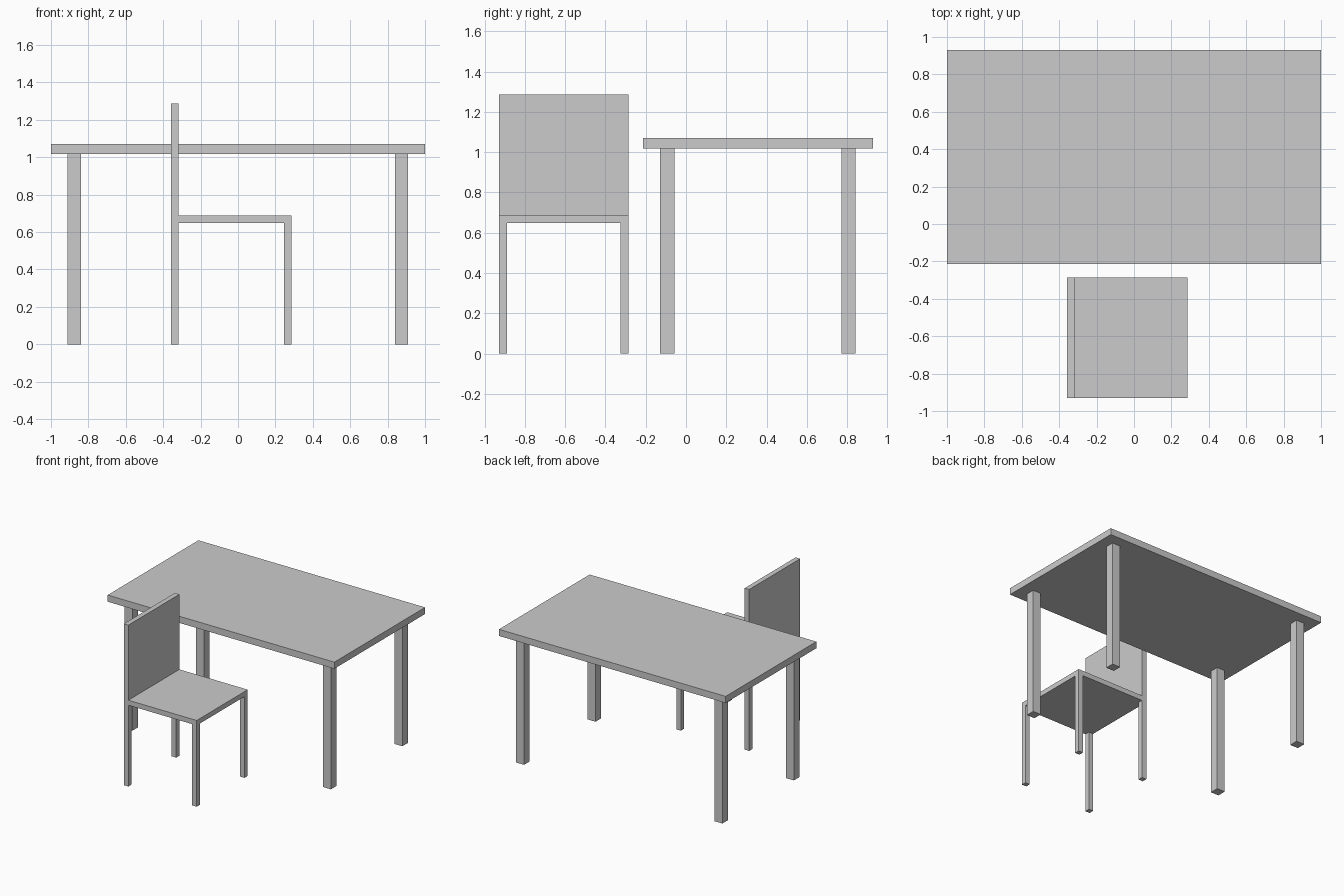
import bpy
import bmesh
from mathutils import Vector

cube = bpy.data.objects.get("Cube")
if cube:
    bpy.data.objects.remove(cube, do_unlink=True)

# Single plain grey finish
grey = bpy.data.materials.new("plain_grey")
grey.use_nodes = True
colour = (0.6, 0.6, 0.6, 1)
grey.diffuse_color = colour
grey.node_tree.nodes["Principled BSDF"].inputs["Base Color"].default_value = colour


def box(name, low, high):
    """Flat-faced box between two opposite corners."""
    low, high = Vector(low), Vector(high)
    bm = bmesh.new()
    bmesh.ops.create_cube(bm, size=1)
    bmesh.ops.scale(bm, vec=high - low, verts=bm.verts)
    bmesh.ops.translate(bm, vec=(low + high) / 2, verts=bm.verts)
    mesh = bpy.data.meshes.new(name)
    bm.to_mesh(mesh)
    bm.free()
    mesh.materials.append(grey)
    obj = bpy.data.objects.new(name, mesh)
    bpy.context.scene.collection.objects.link(obj)
    return obj


def legs(prefix, xs, ys, width, height):
    """Four square legs, given the low corner positions on each axis."""
    for side, x in zip(("right", "left"), xs):
        for end, y in zip(("front", "back"), ys):
            box(f"{prefix}_leg_{end}_{side}", (x, y, 0), (x + width, y + width, height))


# Table
TABLE_UNDERSIDE = 1.018
box("table_top", (-1, -0.214, TABLE_UNDERSIDE), (1, 0.929, 1.071))
legs("table", (-0.911, 0.839), (-0.129, 0.771), 0.071, TABLE_UNDERSIDE)

# Chair, facing along the table towards +x
BACK, FRONT = -0.357, 0.286
RIGHT, LEFT = -0.929, -0.286
THICK = 0.04
SEAT_UNDERSIDE, SEAT_TOP = 0.648, 0.688
box("chair_seat", (BACK, RIGHT, SEAT_UNDERSIDE), (FRONT, LEFT, SEAT_TOP))
box("chair_backrest", (BACK, RIGHT, SEAT_TOP), (BACK + THICK, LEFT, 1.287))
legs("chair", (BACK, FRONT - THICK), (RIGHT, LEFT - THICK), THICK, SEAT_UNDERSIDE)
